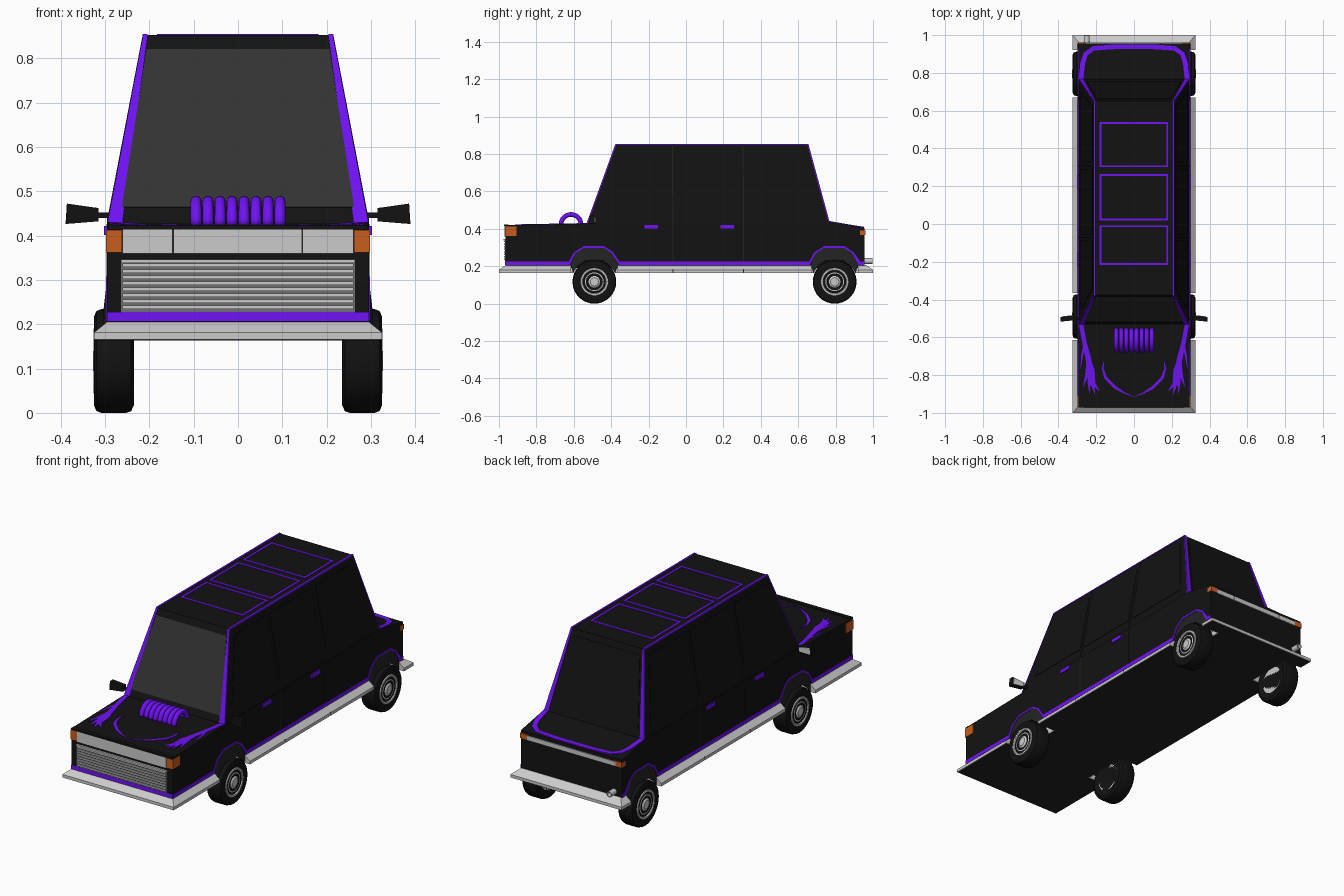
import bpy, bmesh, math
from mathutils import Vector

if "Cube" in bpy.data.objects:
    bpy.data.objects.remove(bpy.data.objects["Cube"])


def material(name, rgb):
    m = bpy.data.materials.new(name)
    m.diffuse_color = (*rgb, 1)
    m.use_nodes = True
    m.node_tree.nodes["Principled BSDF"].inputs["Base Color"].default_value = m.diffuse_color
    return m


BLACK = material("black_paint", (0.006, 0.006, 0.006))
PURPLE = material("purple_trim", (0.16, 0.006, 0.9))
GLASS = material("windscreen_glass", (0.033, 0.033, 0.033))
DARK = material("dark_lining", (0.016, 0.016, 0.016))
ORANGE = material("orange_lamp", (0.58, 0.11, 0.012))
STEEL = material("dark_steel", (0.16, 0.16, 0.16))


def make(name, verts, faces, mat=None):
    me = bpy.data.meshes.new(name)
    me.from_pydata([tuple(v) for v in verts], [], faces)
    ob = bpy.data.objects.new(name, me)
    bpy.context.collection.objects.link(ob)
    if mat:
        me.materials.append(mat)
    bm = bmesh.new()
    bm.from_mesh(me)
    bmesh.ops.recalc_face_normals(bm, faces=bm.faces)
    bm.to_mesh(me)
    bm.free()
    return ob


def thicken(ob, t):
    m = ob.modifiers.new("thickness", "SOLIDIFY")
    m.thickness, m.offset = t, 0
    return ob


def loft(name, rings, mat=None, closed=True, caps=True):
    n = len(rings[0])
    faces = [(k * n + i, k * n + (i + 1) % n, (k + 1) * n + (i + 1) % n, (k + 1) * n + i)
             for k in range(len(rings) - 1) for i in range(n if closed else n - 1)]
    if caps:
        faces += [tuple(range(n)), tuple(range((len(rings) - 1) * n, len(rings) * n))]
    return make(name, [v for r in rings for v in r], faces, mat)


def box(name, lo, hi, mat=None):
    return loft(name, [[(lo[0], lo[1], z), (hi[0], lo[1], z), (hi[0], hi[1], z), (lo[0], hi[1], z)]
                       for z in (lo[2], hi[2])], mat)


def plate(name, pts, mat, t=0.006):
    return thicken(make(name, pts, [tuple(range(len(pts)))], mat), t)


def ribbon(name, pts, widths, normal, mat=PURPLE, t=0.006):
    pts, n, sides = [Vector(p) for p in pts], Vector(normal), ([], [])
    if not isinstance(widths, (list, tuple)):
        widths = [widths] * len(pts)
    for i, p in enumerate(pts):
        d = (pts[min(i + 1, len(pts) - 1)] - pts[max(i - 1, 0)]).normalized()
        s = n.cross(d).normalized() * widths[i] / 2
        sides[0].append(p + s)
        sides[1].append(p - s)
    return thicken(loft(name, sides, mat, closed=False, caps=False), t)


def lathe_x(name, profile, cy, cz, mat=None, seg=32):
    rings = [[(x, cy + r * math.cos(2 * math.pi * i / seg), cz + r * math.sin(2 * math.pi * i / seg))
              for i in range(seg)] for x, r in profile]
    ob = loft(name, rings, mat)
    bpy.context.view_layer.objects.active = ob
    ob.select_set(True)
    bpy.ops.object.shade_smooth_by_angle(angle=math.radians(35))
    ob.select_set(False)
    return ob


SIDES = (("right", 1), ("left", -1))
WHEELS = (("front", -0.49), ("rear", 0.795))
ARCH = [(-0.125, 0.205), (-0.105, 0.265), (-0.055, 0.298), (0.05, 0.298), (0.095, 0.268), (0.125, 0.205)]
INNER = [(-0.114, 0.165), (-0.092, 0.2), (-0.05, 0.232), (0.045, 0.232), (0.087, 0.2), (0.112, 0.165)]

# Lower body and bumper skirt with a dark flat underside
profile = [(-0.965, 0.19), (-0.965, 0.42), (-0.53, 0.428), (0.76, 0.44), (0.955, 0.405), (0.955, 0.19)]
body = loft("lower_body", [[(x, y, z) for y, z in profile] for x in (-0.295, 0.295)], BLACK)
skirt = loft("bumper_skirt", [[(-a, -b, z), (a, -b, z), (a, b, z), (-a, b, z)] for a, b, z in
                              ((0.325, 1, 0.165), (0.325, 1, 0.181), (0.293, 0.962, 0.207))])
plate("underbody", [(x, y, 0.166) for x, y in ((-0.215, -0.995), (0.215, -0.995), (0.215, 0.995), (-0.215, 0.995))], DARK)
for a, b in ((-0.995, -0.62), (-0.36, 0.665), (0.925, 0.995)):
    for side, s in SIDES:
        plate(side + "_underbody_edge", [(s * x, y, 0.166) for x, y in
                                         ((0.214, a), (0.32, a), (0.32, b), (0.214, b))], DARK)

# Wheel wells, arches and wheels
for side, s in SIDES:
    for end, cy in WHEELS:
        outline = [(ARCH[0][0], 0.1)] + ARCH + [(ARCH[-1][0], 0.1)]
        cutter = loft("wheel_well_cutter", [[(s * x, cy + y, z) for y, z in outline] for x in (0.22, 0.4)], DARK)
        cutter.hide_render = True
        cutter.hide_viewport = True
        for ob in (body, skirt):
            m = ob.modifiers.new("wheel_well", "BOOLEAN")
            m.object, m.operation, m.solver = cutter, "DIFFERENCE", "EXACT"
        tag = f"{end}_{side}_"
        thicken(loft(tag + "arch_lining", [[(s * x, cy + y, z) for y, z in a] for x, a in
                                           ((0.294, ARCH), (0.302, INNER))], DARK, False, False), 0.003)
        lathe_x(tag + "tyre", [(s * x, r) for x, r in ((0.24, 0.075), (0.235, 0.1), (0.241, 0.113), (0.252, 0.117),
                (0.308, 0.117), (0.319, 0.113), (0.325, 0.1), (0.321, 0.075))], cy, 0.117, BLACK)
        lathe_x(tag + "hubcap", [(s * x, r) for x, r in ((0.24, 0.07), (0.318, 0.076), (0.326, 0.073), (0.326, 0.064),
                (0.319, 0.06), (0.322, 0.045), (0.317, 0.042), (0.322, 0.028), (0.327, 0.022), (0.327, 0.004))], cy, 0.117)

# Cabin
cabin = loft("cabin", [[(-a, f, z), (a, f, z), (a, r, z), (-a, r, z)] for a, f, r, z in
                       ((0.293, -0.53, 0.768, 0.425), (0.213, -0.375, 0.652, 0.852))], BLACK)


def edge_x(z): return 0.293 - 0.187 * (z - 0.425)
def front_y(z): return -0.53 + 0.363 * (z - 0.425)
def rear_y(z): return 0.768 - 0.272 * (z - 0.425)


# Windscreen, rear window and purple pillars
plate("windscreen", [(x, front_y(z), z) for x, z in ((-0.262, 0.463), (0.262, 0.463), (0.206, 0.82), (-0.206, 0.82))], GLASS)
plate("rear_window", [(x, rear_y(z), z) for x, z in ((-0.25, 0.48), (0.25, 0.48), (0.195, 0.82), (-0.195, 0.82))], BLACK)
for side, s in SIDES:
    for end, fy, w in (("front", front_y, 0.031), ("rear", rear_y, 0.024)):
        plate(f"{end}_{side}_pillar", [(s * x, fy(z), z) for x, z in (
            (edge_x(0.43) + 0.002, 0.43), (0.214, 0.853), (0.204, 0.853), (edge_x(0.43) - w, 0.43))], PURPLE)
    ribbon(side + "_roof_line", [(s * 0.211, -0.375, 0.852), (s * 0.211, 0.652, 0.852)], 0.009, (0, 0, 1))
    # Side windows
    for a, b, c, d in ((-0.45, -0.085, -0.085, -0.345), (-0.055, 0.29, 0.29, -0.055), (0.33, 0.7, 0.625, 0.33)):
        plate(side + "_side_window", [(s * edge_x(z), y, z) for y, z in
                                      ((a, 0.49), (b, 0.49), (c, 0.815), (d, 0.815))], BLACK, 0.004)
    # Door seams and handles
    for y in (-0.07, 0.308):
        ribbon(side + "_door_seam", [(s * edge_x(0.85), y - 0.003, 0.85), (s * 0.294, y, 0.43), (s * 0.295, y, 0.21)],
               0.005, (1, 0, 0), DARK, 0.004)
        box(side + "_skirt_seam", (s * 0.31 - 0.0155, y - 0.002, 0.168), (s * 0.31 + 0.0155, y + 0.002, 0.183), DARK)
    for y in (-0.185, 0.22):
        box(side + "_door_handle", (s * 0.296 - 0.006, y - 0.036, 0.401), (s * 0.296 + 0.006, y + 0.036, 0.421), PURPLE)
    # Purple side band following the wheel arches
    path = [(-0.965, 0.216)]
    for _, cy in WHEELS:
        path += [(cy - 0.135, 0.216)] + [(cy + y * 1.02, z + 0.005) for y, z in ARCH[1:-1]] + [(cy + 0.133, 0.216)]
    path += [(0.955, 0.216)]
    w = [0.02] * 2 + [0.009] * 4 + [0.02] * 2 + [0.009] * 4 + [0.02] * 2
    ribbon(side + "_side_band", [(s * 0.295, y, z) for y, z in path], w, (1, 0, 0))
    # Wing mirrors
    box(side + "_mirror_arm", (s * 0.303 - 0.017, -0.507, 0.44), (s * 0.303 + 0.017, -0.493, 0.452), BLACK)
    q = [(0.315, 0.432), (0.389, 0.426), (0.386, 0.472), (0.315, 0.462)]
    loft(side + "_mirror", [[(s * x, y + 0.1 * (0.35 - x), z) for x, z in q] for y in (-0.513, -0.488)], BLACK)
    plate(side + "_mirror_glass", [(s * (0.351 + (x - 0.351) * 0.8), -0.487 + 0.1 * (0.35 - x), 0.449 + (z - 0.449) * 0.75)
                                   for x, z in q], None, 0.003)
    # Corner lamps
    box(side + "_front_indicator", (s * 0.28 - 0.018, -0.969, 0.362), (s * 0.28 + 0.018, -0.907, 0.412), ORANGE)
    box(side + "_tail_indicator", (s * 0.276 - 0.021, 0.93, 0.366), (s * 0.276 + 0.021, 0.96, 0.392), ORANGE)

# Sunroof frames
for y0, y1 in ((-0.212, -0.012), (0.024, 0.26), (0.306, 0.535)):
    for x in (-0.178, 0.176):
        box("sunroof_side", (x - 0.005, y0, 0.849), (x + 0.005, y1, 0.855), PURPLE)
    for y in (y0, y1):
        box("sunroof_end", (-0.183, y - 0.005, 0.849), (0.181, y + 0.005, 0.855), PURPLE)

# Front grille, headlamp panel and purple band
box("front_band", (-0.295, -0.969, 0.206), (0.295, -0.96, 0.228), PURPLE)
box("grille_back", (-0.264, -0.968, 0.228), (0.264, -0.96, 0.345), STEEL)
for i in range(8):
    z = 0.238 + i * 0.0135
    box("grille_bar", (-0.26, -0.974, z - 0.004), (0.26, -0.964, z + 0.004))
box("grille_top", (-0.264, -0.975, 0.338), (0.264, -0.964, 0.346))
for x0, x1 in ((-0.26, -0.148), (-0.146, 0.144), (0.146, 0.26)):
    box("headlamp_panel", (x0, -0.97, 0.359), (x1, -0.96, 0.414))
    box("tail_lamp_panel", (x0, 0.95, 0.366), (x1, 0.96, 0.388))
box("hood_lip", (-0.293, -0.972, 0.414), (0.293, -0.95, 0.424), BLACK)

# Exhaust tip
ob = lathe_x("exhaust_tip", [(0.0, 0.015), (0.055, 0.015), (0.055, 0.011), (0.02, 0.011)], 0, 0, None, 16)
ob.rotation_euler.z = math.pi / 2
ob.location = (-0.25, 0.943, 0.228)

# Hood intake pipes: half rings
for i in range(8):
    rings = []
    for k in range(17):
        a = math.pi * k / 16
        rings.append([(-0.0945 + i * 0.027 + 0.0125 * math.cos(b), -0.615 + (0.053 + 0.0125 * math.sin(b)) * math.cos(a),
                       0.424 + (0.053 + 0.0125 * math.sin(b)) * math.sin(a))
                      for b in (2 * math.pi * j / 12 for j in range(12))])
    pipe = loft("intake_pipe", rings, PURPLE)
    pipe.data.polygons.foreach_set("use_smooth", [True] * len(pipe.data.polygons))

# Hood flames and boot stripe
FLAMES = [
    ([(0.28, -0.53), (0.262, -0.63), (0.24, -0.72), (0.232, -0.8)], [0.022, 0.024, 0.03, 0.036]),
    ([(0.24, -0.74), (0.228, -0.8), (0.212, -0.85), (0.18, -0.885)], [0.02, 0.03, 0.02, 0.001]),
    ([(0.238, -0.76), (0.226, -0.83), (0.205, -0.905)], [0.02, 0.024, 0.001]),
    ([(0.234, -0.76), (0.238, -0.83), (0.236, -0.9)], [0.02, 0.018, 0.001]),
    ([(0.243, -0.74), (0.25, -0.8), (0.27, -0.865)], [0.02, 0.018, 0.001]),
    ([(0.24, -0.72), (0.215, -0.77), (0.205, -0.83)], [0.02, 0.012, 0.001]),
    ([(0.262, -0.63), (0.275, -0.7), (0.283, -0.77)], [0.01, 0.01, 0.001]),
    ([(0.158, -0.72), (0.166, -0.765), (0.15, -0.815), (0.1, -0.865), (0.05, -0.895), (0.0, -0.915)],
     [0.001, 0.01, 0.016, 0.015, 0.008, 0.001]),
]
for side, s in SIDES:
    for pts, w in FLAMES:
        ribbon(side + "_hood_flame", [(s * x, y, 0.42 + (y + 0.965) * 0.0184) for x, y in pts], w, (0, 0, 1))
half = [(0.281, 0.765), (0.272, 0.85), (0.256, 0.9), (0.215, 0.93), (0.1, 0.938)]
ribbon("boot_stripe", [(x, y, 0.44 - (y - 0.76) * 0.1795) for x, y in half + [(-x, y) for x, y in half[::-1]]],
       0.025, (0, 0, 1))
